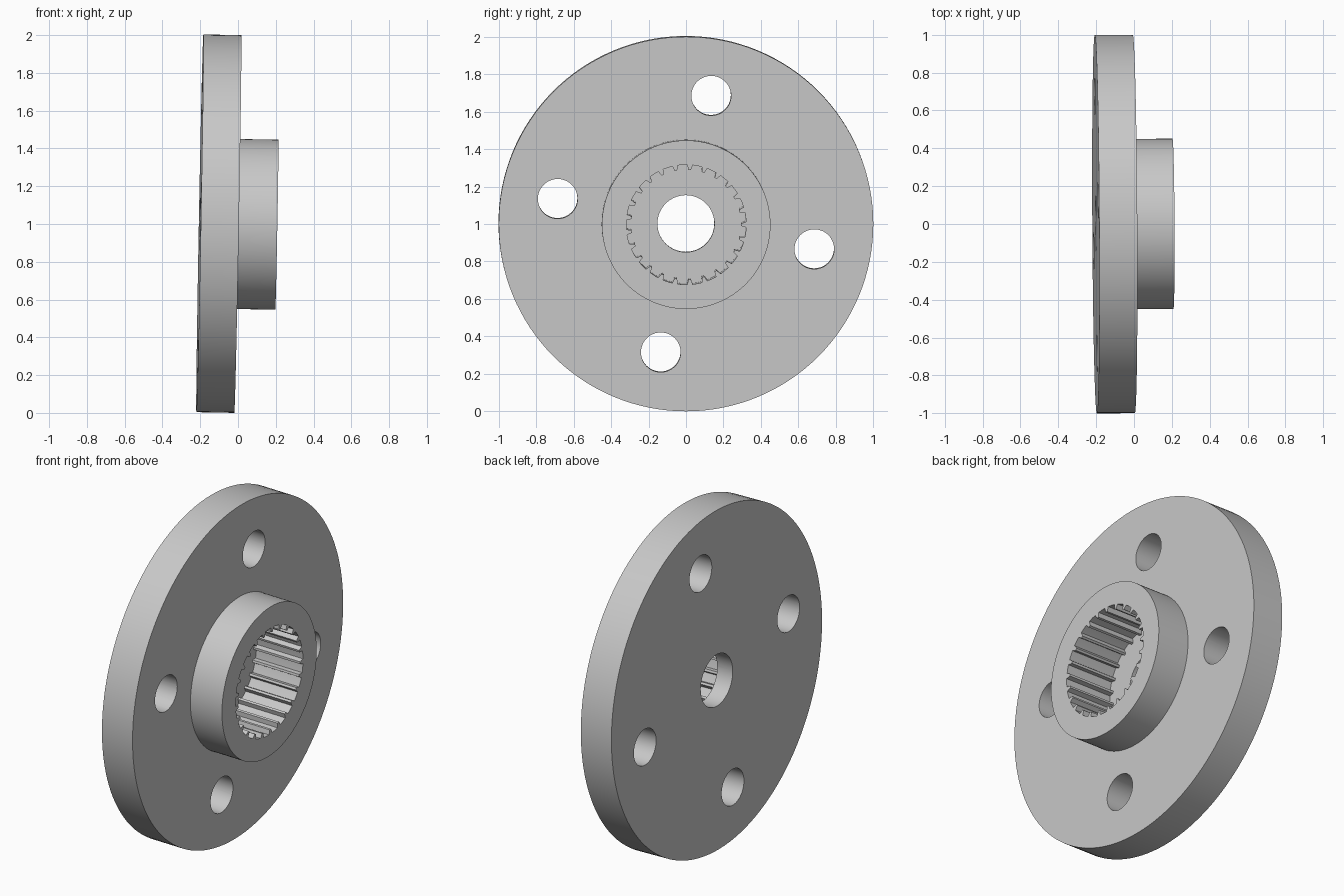
import bpy, bmesh
from math import sin, cos, pi, radians
from mathutils import Vector

cube = bpy.data.objects.get("Cube")
if cube:
    bpy.data.objects.remove(cube, do_unlink=True)

# Axial stations and radii
BACK, FACE, HUB_END, FLOOR = -0.202, -0.001, 0.206, -0.1
RIM, HUB, BORE = 1.0, 0.45, 0.152
BOLT, BOLT_CIRCLE, BOLT_TURN = 0.106, 0.698, radians(11.1)
TEETH, ROOT, TIP = 25, 0.32, 0.293

metal = bpy.data.materials.new("light grey metal")
metal.use_nodes = True
grey = (0.58, 0.58, 0.58, 1)
metal.diffuse_color = grey
metal.node_tree.nodes["Principled BSDF"].inputs["Base Color"].default_value = grey


def circle(r, n=128, y=0, z=0):
    return [(y + r * cos(2 * pi * i / n), z + r * sin(2 * pi * i / n)) for i in range(n)]


def loft(name, rings):
    """Closed solid through (x, outline) sections along the x axis."""
    bm = bmesh.new()
    loops = [[bm.verts.new((x, y, z)) for y, z in pts] for x, pts in rings]
    n = len(loops[0])
    for a, b in zip(loops, loops[1:]):
        for i in range(n):
            j = (i + 1) % n
            bm.faces.new((a[i], a[j], b[j], b[i]))
    bm.faces.new(loops[0][::-1])
    bm.faces.new(loops[-1])
    bmesh.ops.recalc_face_normals(bm, faces=bm.faces[:])
    mesh = bpy.data.meshes.new(name)
    bm.to_mesh(mesh)
    bm.free()
    mesh.materials.append(metal)
    obj = bpy.data.objects.new(name, mesh)
    bpy.context.collection.objects.link(obj)
    return obj


# Round flange with a raised hub
flange = loft("flange_with_hub", [(BACK, circle(RIM)), (FACE, circle(RIM)),
                                  (FACE, circle(HUB)), (HUB_END, circle(HUB))])

# Toothed socket outline: wide grooves with narrow teeth pointing inward
spline = []
for t in range(TEETH):
    for part, r in ((-0.32, ROOT), (0, ROOT), (0.32, ROOT), (0.41, TIP), (0.59, TIP)):
        a = 2 * pi * (t + part) / TEETH + pi
        spline.append((r * cos(a), r * sin(a)))

# Cutters: centre bore, splined socket, four bolt holes
cutters = [loft("bore_cutter", [(-0.4, circle(BORE, 64)), (0.4, circle(BORE, 64))]),
           loft("spline_cutter", [(FLOOR, spline), (0.4, spline)])]
for k in range(4):
    a = k * pi / 2 - BOLT_TURN
    hole = circle(BOLT, 48, BOLT_CIRCLE * cos(a), BOLT_CIRCLE * sin(a))
    cutters.append(loft("bolt_hole_cutter", [(-0.4, hole), (0.4, hole)]))

for c in cutters:
    c.hide_render = True
    mod = flange.modifiers.new(c.name, 'BOOLEAN')
    mod.operation = 'DIFFERENCE'
    mod.solver = 'EXACT'
    mod.object = c

# Bake the cuts and drop the cutters
graph = bpy.context.evaluated_depsgraph_get()
cut_mesh = bpy.data.meshes.new_from_object(flange.evaluated_get(graph))
flange.modifiers.clear()
flange.data = cut_mesh
for c in cutters:
    bpy.data.objects.remove(c, do_unlink=True)

# Slight lean of the whole part
axis = Vector((1, 0.0055, -0.0185))
flange.rotation_mode = 'QUATERNION'
flange.rotation_quaternion = Vector((1, 0, 0)).rotation_difference(axis)
flange.location = (0, 0, 1)

bpy.ops.object.select_all(action='DESELECT')
flange.select_set(True)
bpy.context.view_layer.objects.active = flange
bpy.ops.object.shade_smooth_by_angle(angle=radians(25))
